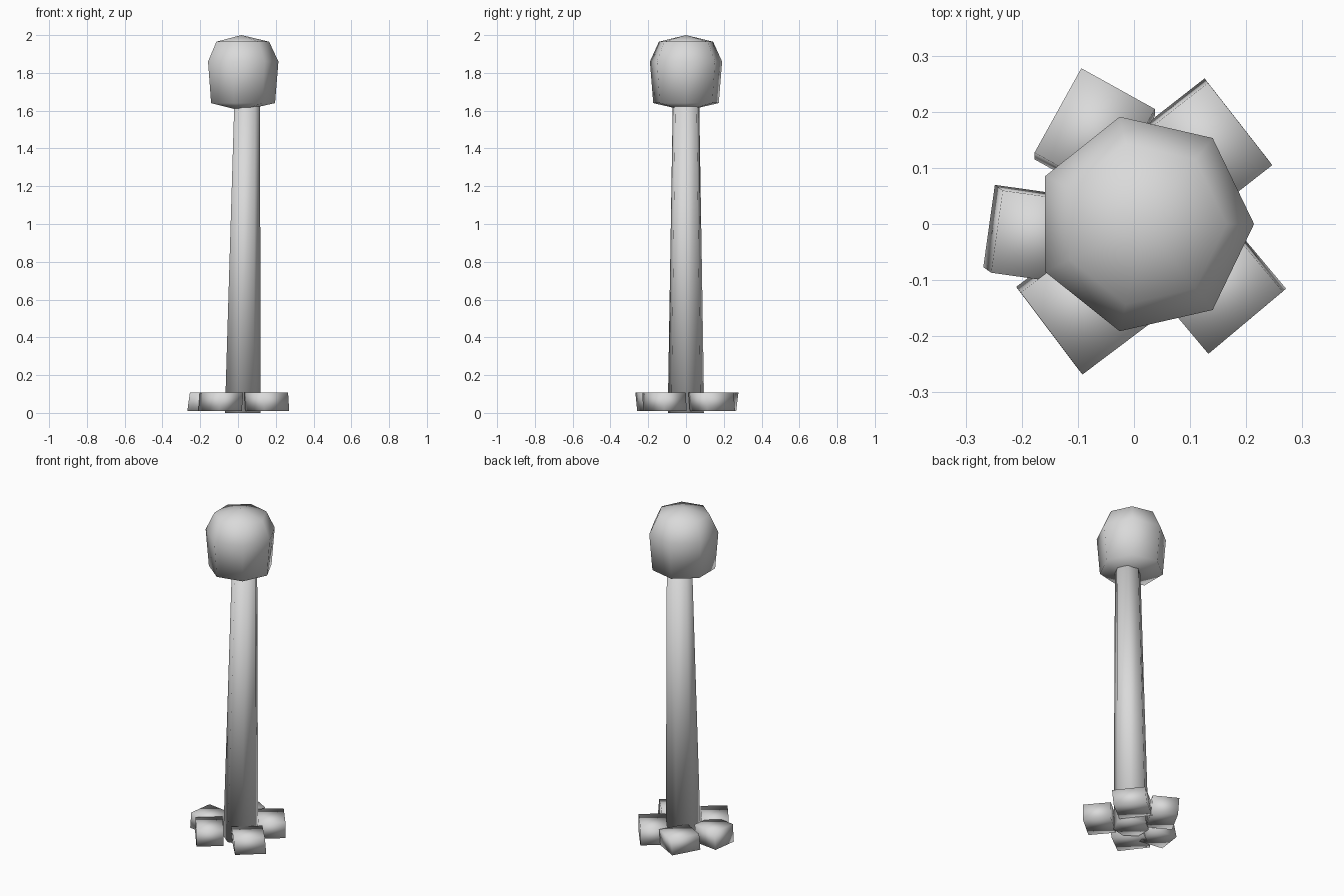
import bpy
import bmesh
from math import cos, sin, tau, radians
from mathutils import Vector

cube = bpy.data.objects.get("Cube")
if cube:
    bpy.data.objects.remove(cube, do_unlink=True)

# Single stone colour
stone = bpy.data.materials.new("stone grey")
stone.use_nodes = True
grey = (0.7, 0.7, 0.7, 1)
stone.diffuse_color = grey
bsdf = stone.node_tree.nodes["Principled BSDF"]
bsdf.inputs["Base Color"].default_value = grey
bsdf.inputs["Roughness"].default_value = 0.8

SIDES = 7


def finish(name, bm):
    bmesh.ops.recalc_face_normals(bm, faces=bm.faces[:])
    for face in bm.faces:
        face.smooth = True
    mesh = bpy.data.meshes.new(name)
    bm.to_mesh(mesh)
    bm.free()
    mesh.materials.append(stone)
    obj = bpy.data.objects.new(name, mesh)
    bpy.context.collection.objects.link(obj)
    return obj


def loft(name, profile):
    """Join seven-sided rings given as (centre x, radius, z); radius 0 is a tip."""
    bm = bmesh.new()
    rings = []
    for cx, r, z in profile:
        count = SIDES if r else 1
        rings.append([bm.verts.new((cx + r * cos(tau * i / SIDES),
                                    r * sin(tau * i / SIDES), z))
                      for i in range(count)])
    for low, high in zip(rings, rings[1:]):
        for i in range(SIDES):
            j = (i + 1) % SIDES
            if len(low) == 1:
                bm.faces.new((low[0], high[j], high[i]))
            elif len(high) == 1:
                bm.faces.new((low[i], low[j], high[0]))
            else:
                bm.faces.new((low[i], low[j], high[j], high[i]))
    for ring in (rings[0], rings[-1]):
        if len(ring) > 1:
            bm.faces.new(ring)
    return finish(name, bm)


def block(name, x, y, angle, depth, width, lean):
    """Rough foot stone facing outward at an angle, with its top leaning."""
    bm = bmesh.new()
    bmesh.ops.create_cube(bm, size=1)
    out = Vector((cos(radians(angle)), sin(radians(angle)), 0))
    side = Vector((-out.y, out.x, 0))
    tilt = Vector((lean[0], lean[1], 0))
    for v in bm.verts:
        px, py, pz = v.co
        v.co = (Vector((x, y, 0.059)) + out * px * depth + side * py * width
                + tilt * pz + Vector((0, 0, pz * 0.1)))
    return finish(name, bm)


# Tapered, slightly leaning shaft
loft("shaft", [(0.02, 0.099, 0), (0.045, 0.072, 1.63)])

# Faceted head
loft("head", [(0.018, 0, 1.6), (0.018, 0.178, 1.64), (0.018, 0.196, 1.86),
              (0.018, 0.147, 1.965), (0.018, 0, 2)])

# Ring of foot stones
block("back_foot_stone", -0.07, 0.16, 151, 0.15, 0.172, (0, 0.012))
block("back_left_foot_stone", 0.127, 0.136, 38, 0.15, 0.186, (0.006, -0.008))
block("front_left_foot_stone", 0.152, -0.114, -50, 0.155, 0.173, (-0.006, -0.005))
block("front_right_foot_stone", -0.091, -0.145, 217, 0.15, 0.183, (0.008, -0.01))
block("right_foot_stone", -0.177, -0.019, 172, 0.15, 0.148, (0.014, -0.01))
